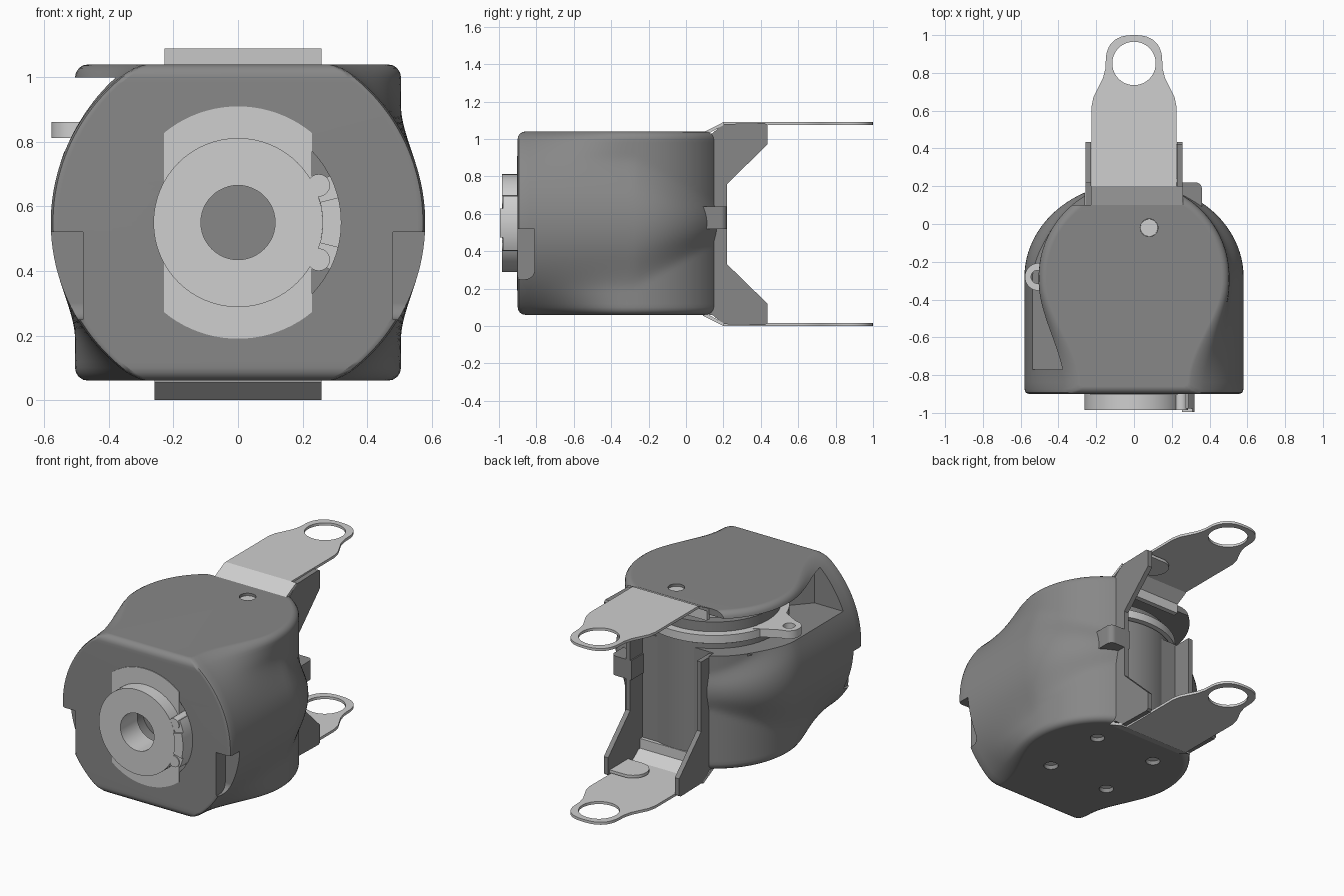
import bpy, bmesh, math
from math import sin, cos, pi, sqrt, radians

if "Cube" in bpy.data.objects:
    bpy.data.objects.remove(bpy.data.objects["Cube"])


def material(name, v):
    m = bpy.data.materials.new(name)
    m.diffuse_color = (v, v, v, 1)
    m.use_nodes = True
    m.node_tree.nodes["Principled BSDF"].inputs["Base Color"].default_value = m.diffuse_color
    return m


DARK = material("dark grey", 0.245)
LIGHT = material("light grey", 0.62)


def finish(name, bm, mat, angle=30):
    bmesh.ops.recalc_face_normals(bm, faces=bm.faces)
    me = bpy.data.meshes.new(name)
    bm.to_mesh(me)
    bm.free()
    ob = bpy.data.objects.new(name, me)
    bpy.context.collection.objects.link(ob)
    me.materials.append(mat)
    smooth(ob, angle)
    return ob


def smooth(ob, angle=30):
    bpy.ops.object.select_all(action='DESELECT')
    ob.select_set(True)
    bpy.context.view_layer.objects.active = ob
    bpy.ops.object.shade_smooth_by_angle(angle=radians(angle))


def prism(name, outline, axis, lo, hi, mat):
    """Extrude a 2D outline along an axis."""
    place = {'x': lambda u, v, w: (w, u, v),
             'y': lambda u, v, w: (u, w, v),
             'z': lambda u, v, w: (u, v, w)}[axis]
    bm = bmesh.new()
    a = [bm.verts.new(place(u, v, lo)) for u, v in outline]
    b = [bm.verts.new(place(u, v, hi)) for u, v in outline]
    bm.faces.new(a)
    bm.faces.new(b[::-1])
    for i in range(len(a)):
        j = (i + 1) % len(a)
        bm.faces.new((a[i], a[j], b[j], b[i]))
    return finish(name, bm, mat)


def arc(cx, cy, r, a0=0, a1=360, n=48):
    full = abs(a1 - a0) == 360
    return [(cx + r * cos(radians(a0 + (a1 - a0) * i / n)),
             cy + r * sin(radians(a0 + (a1 - a0) * i / n))) for i in range(n + (not full))]


def rect(x0, y0, x1, y1):
    return [(x0, y0), (x1, y0), (x1, y1), (x0, y1)]


def cut(ob, outline, axis, lo, hi, mat=DARK):
    c = prism("cutter", outline, axis, lo, hi, mat)
    c.hide_render = True
    m = ob.modifiers.new("cut", 'BOOLEAN')
    m.object, m.operation, m.solver = c, 'DIFFERENCE', 'EXACT'
    bpy.context.view_layer.objects.active = ob
    bpy.ops.object.modifier_apply(modifier=m.name)
    bpy.data.objects.remove(c)


CY, ZC = -0.28, 0.55          # drum axis and mid height


# Housing: horizontal slices blending a round front into an upright drum
def slice_points(t):
    front = sqrt(max(0.58 ** 2 - t * t, 0))

    def base(k):              # drum radius, swollen by a barrel that tapers to the rear
        barrel = sqrt(max(0.58 ** 2 - (t / (1 - 0.8 * k)) ** 2, 0))
        h = max(0.05 - abs(barrel - 0.505), 0) / 0.05
        return max(barrel, 0.505) + h * h * 0.0125
    pts = [(front - 0.025, -0.9), (front - 0.007, -0.893), (front, -0.875)]
    for i in range(1, 16):
        y = -0.875 + (0.875 + CY) * i / 16
        s = min(1, max(0, (-0.3 - y) / 0.575))
        s = s * s * (3 - 2 * s)
        pts.append((base(0) * (1 - s) + front * s, y))
    for i in range(0, 24):
        th = pi / 2 * i / 24
        pts.append((base(sin(th)) * cos(th), CY + 0.5 * sin(th)))
    return pts + [(0, CY + 0.5)] + [(-x, y) for x, y in reversed(pts)]


R = 0.04
levels = [(-0.49 + R * (1 - cos(a)), R * (1 - sin(a))) for a in (0, pi / 8, pi / 4, 3 * pi / 8)]
levels += [(-0.45 + 0.9 * i / 48, 0) for i in range(49)]
levels += [(-t, d) for t, d in reversed(levels[:4])]
bm = bmesh.new()
rings = []
for t, d in levels:
    rings.append([bm.verts.new((x * (1 - d / 0.5), -0.35 + (y + 0.35) * (1 - d / 0.55), ZC + t))
                  for x, y in slice_points(t)])
for a, b in zip(rings, rings[1:]):
    for i in range(len(a)):
        j = (i + 1) % len(a)
        bm.faces.new((a[i], a[j], b[j], b[i]))
bm.faces.new(rings[0])
bm.faces.new(rings[-1])
housing = finish("housing", bm, DARK)

cut(housing, rect(-0.26, 0.1, 0.26, 0.5), 'z', -0.1, 1.2)          # rear channel
cut(housing, rect(-0.6, 0.1, -0.2, 0.5), 'z', 0.77, 1.2)           # clearance beside the channel
cut(housing, [(-0.8, -0.77), (-0.34, -0.77), (-0.1, -0.5), (0.2, -0.3), (0.2, 0.4), (-0.8, 0.4)],
    'z', 0.77, 1.0)                                                # side opening
for s in (-1, 1):                                                  # front corner notches
    lobe = [(-1.0, 0.52), (-0.81, 0.52)] + arc(-0.86, 0.30, 0.05, 0, -90, 8) + [(-1.0, 0.25)]
    cut(housing, lobe, 'x', min(s * 0.48, s * 0.8), max(s * 0.48, s * 0.8))
    a0, a1 = (22, 48) if s > 0 else (-48, -22)                     # pockets beside the key
    cut(housing, arc(0, ZC, 0.318, a0, a1, 10) + arc(0, ZC, 0.25, a1, a0, 10), 'y', -1, -0.84)
cut(housing, arc(0, ZC, 0.125), 'y', -1.1, -0.75)                  # shaft bore
cut(housing, arc(0.08, -0.02, 0.047, n=24), 'z', 1.015, 1.2)       # top screw hole
for sx in (-1, 1):
    for sy in (-1, 1):                                             # bottom screw holes
        x, y = sx * 0.21, CY - 0.01 + sy * 0.21
        cut(housing, arc(x, y, 0.042, n=24), 'z', -0.1, 0.10)
        prism("bottom_screw", arc(x, y, 0.041, n=24), 'z', 0.085, 0.11, LIGHT)
smooth(housing)
housing.modifiers.new("even shading", 'WEIGHTED_NORMAL').keep_sharp = True
prism("top_screw", arc(0.08, -0.02, 0.046, n=24), 'z', 1.005, 1.025, LIGHT)

# Inner drum, seen through the rear channel and the side opening
prism("inner_drum", arc(0, CY, 0.40, n=64), 'z', 0.09, 0.80, DARK)
prism("drum_flange", arc(0, CY, 0.42, n=64), 'z', 0.81, 0.86, LIGHT)
prism("drum_neck", arc(0, CY, 0.37, n=64), 'z', 0.78, 0.92, DARK)
prism("drum_cap", arc(0, CY, 0.31, n=64), 'z', 0.90, 0.96, LIGHT)
ear = prism("flange_ear", arc(-0.505, CY, 0.073, 90, 270, 20) + [(-0.36, CY - 0.15), (-0.36, CY + 0.15)],
            'z', 0.812, 0.862, LIGHT)
cut(ear, arc(-0.51, CY, 0.035, n=24), 'z', 0.7, 1, LIGHT)
smooth(ear)

# Front output plate, hub and keyed segments
a = math.degrees(math.acos(0.23 / 0.36))
b = math.degrees(math.acos(0.23 / 0.255))
plate = prism("front_plate", arc(0, ZC, 0.36, a, 180 - a, 20) + arc(0, ZC, 0.255, 180 - b, 180 + b, 10)
              + arc(0, ZC, 0.36, 180 + a, 360 - a, 20) + arc(0, ZC, 0.255, -b, b, 10),
              'y', -0.904, -0.82, LIGHT)
hub = prism("front_hub", arc(0, ZC, 0.262, n=64), 'y', -0.985, -0.9, LIGHT)
for part in (plate, hub):
    cut(part, arc(0, ZC, 0.115), 'y', -1.2, -0.7, LIGHT)
    smooth(part)
for name, ang, y in (("key_segment", 27, -0.978), ("key_block", 14, -0.995)):
    prism(name, arc(0, ZC, 0.32, -ang, ang, 16) + arc(0, ZC, 0.262, ang, -ang, 16), 'y', y, -0.83, LIGHT)
for s in (-1, 1):
    prism("key_lug", arc(0.25, ZC + s * 0.115, 0.035, n=20), 'y', -0.984, -0.85, LIGHT)

# Bracket side plates: full height on the right, lower part only on the left
half = [(0.10, 1.03), (0.14, 1.03), (0.20, 1.08), (0.42, 1.085), (0.435, 1.075), (0.435, 0.97), (0.22, 0.76)]
lower = [(y, 1.09 - z) for y, z in reversed(half)]
prism("right_bracket", half + lower, 'x', 0.228, 0.258, DARK)
prism("left_bracket", [(0.10, 0.76), (0.22, 0.76)] + lower, 'x', -0.258, -0.228, DARK)
for z in (0.022, 1.05):
    prism("bracket_foot", [(0.24, 0.24), (0.24, 0.42)] + arc(0.13, 0.33, 0.09, 90, 270, 16),
          'z', z, z + 0.018, LIGHT)

# Side clip
clip = [(0.22, 0.07), (0.36, 0.07)] + arc(0.325, 0.185, 0.035, 0, 90, 8) + [(0.22, 0.22)]
prism("side_clip", clip, 'z', 0.52, 0.64, DARK)

# Bent mounting tabs with eyelets, top and bottom
edge = [(0.225, 0.2), (0.225, 0.62), (0.215, 0.67), (0.19, 0.72), (0.165, 0.77), (0.152, 0.82)]
tip = []
for i in range(25):
    th = pi * i / 24
    c, s = cos(th), sin(th)
    tip.append((0.15 * math.copysign(abs(c) ** 0.8, c), 0.85 + 0.15 * abs(s) ** 0.8))
outline = edge + tip + [(-x, y) for x, y in reversed(edge)]
for name, flip in (("top_tab", False), ("bottom_tab", True)):
    def h(z):
        return 1.09 - z if flip else z
    tab = prism(name, outline, 'z', min(h(1.074), h(1.09)), max(h(1.074), h(1.09)), LIGHT)
    cut(tab, arc(0, 0.85, 0.115), 'z', -1, 2, LIGHT)
    smooth(tab)
    bend = [(0.2, 1.09), (0.2, 1.074), (0.122, 1.03), (0.122, 0.97), (0.09, 0.97), (0.09, 1.034)]
    prism(name + "_bend", [(y, h(z)) for y, z in bend], 'x', -0.258 if flip else -0.228, 0.259, LIGHT)
